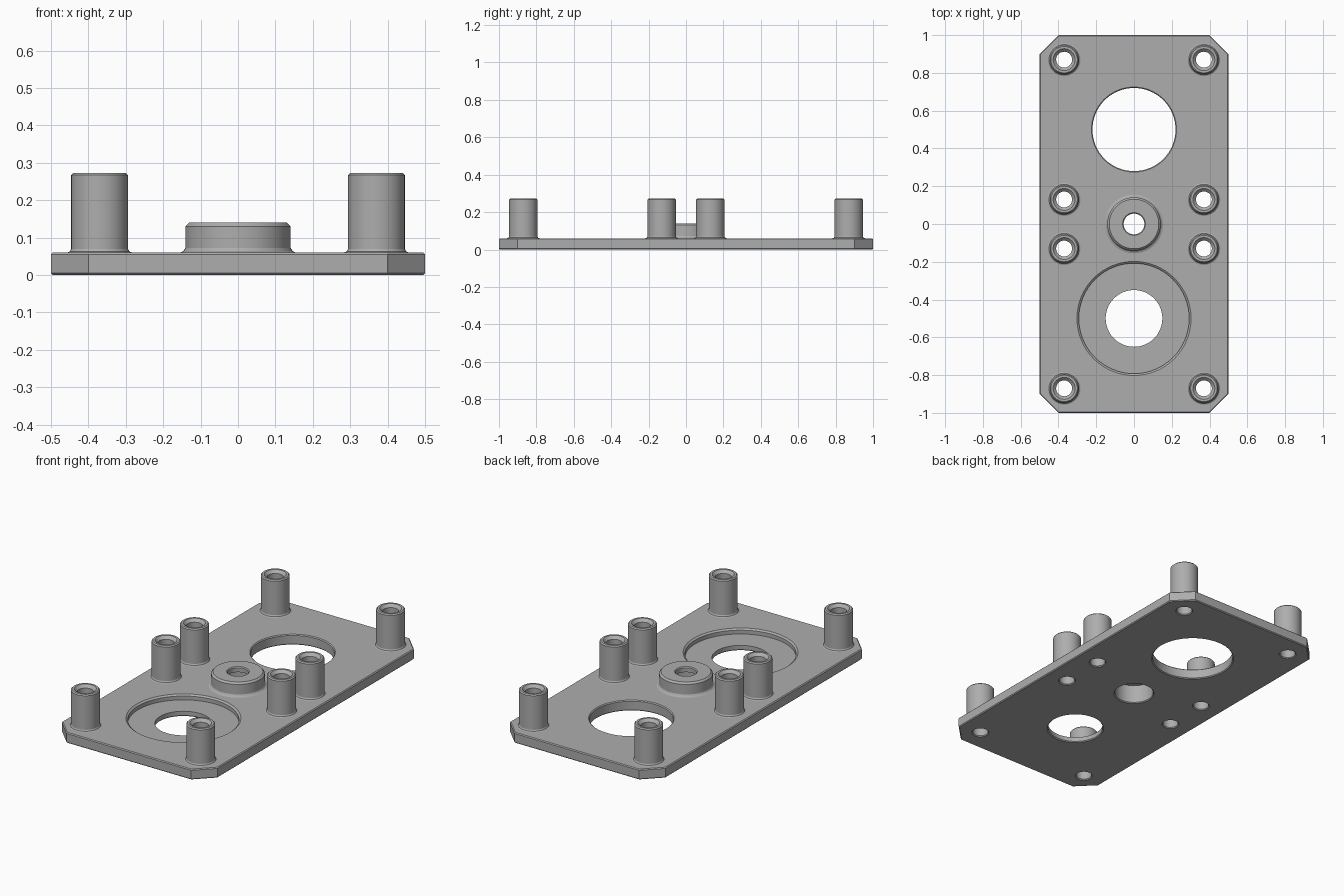
import bpy, bmesh, math
from mathutils import Matrix, Vector

cube = bpy.data.objects.get("Cube")
if cube:
    bpy.data.objects.remove(cube, do_unlink=True)

GREY = (0.42, 0.42, 0.42, 1)
mat = bpy.data.materials.new("machined grey")
mat.use_nodes = True
mat.diffuse_color = GREY
mat.node_tree.nodes["Principled BSDF"].inputs["Base Color"].default_value = GREY

TOP = 0.06      # plate thickness
EDGE = 0.005    # small edge chamfer
POST_X, POST_YS = 0.37, (-0.87, -0.13, 0.13, 0.87)


def add_object(name, bm):
    bmesh.ops.recalc_face_normals(bm, faces=bm.faces)
    mesh = bpy.data.meshes.new(name)
    bm.to_mesh(mesh)
    bm.free()
    mesh.materials.append(mat)
    obj = bpy.data.objects.new(name, mesh)
    bpy.context.collection.objects.link(obj)
    return obj


def lathe(name, profile, location=(0, 0, 0), steps=64):
    """Spin a radius/height profile round a vertical axis."""
    bm = bmesh.new()
    verts = [bm.verts.new((r, 0, z)) for r, z in profile]
    edges = [bm.edges.new(pair) for pair in zip(verts, verts[1:])]
    bmesh.ops.spin(bm, geom=verts + edges, cent=(0, 0, 0), axis=(0, 0, 1),
                   angle=math.tau, steps=steps)
    bmesh.ops.remove_doubles(bm, verts=bm.verts, dist=1e-5)
    bmesh.ops.translate(bm, verts=bm.verts, vec=location)
    return add_object(name, bm)


def smooth(obj):
    bpy.ops.object.select_all(action="DESELECT")
    obj.select_set(True)
    bpy.context.view_layer.objects.active = obj
    bpy.ops.object.shade_smooth_by_angle(angle=math.radians(25))


def cut(target, cutter):
    mod = target.modifiers.new("cut", "BOOLEAN")
    mod.operation, mod.solver, mod.object = "DIFFERENCE", "EXACT", cutter
    bpy.context.view_layer.objects.active = target
    bpy.ops.object.modifier_apply(modifier=mod.name)
    bpy.data.objects.remove(cutter, do_unlink=True)


def hole_profile(r, top_chamfer=0.0):
    """Through hole with a chamfer underneath and, if wanted, on top."""
    return [(0, -0.02), (r + EDGE, -0.02), (r + EDGE, 0), (r, EDGE),
            (r, TOP - top_chamfer), (r + top_chamfer, TOP),
            (r + top_chamfer, TOP + 0.02), (0, TOP + 0.02)]


# Base plate: rectangle with clipped corners and chamfered rims
bm = bmesh.new()
quarter = [(0.5, 0.9), (0.4, 1.0)]
outline = (quarter + [(-x, y) for x, y in reversed(quarter)]
           + [(-x, -y) for x, y in quarter]
           + [(x, -y) for x, y in reversed(quarter)])
face = bm.faces.new([bm.verts.new((x, y, 0)) for x, y in outline])
solid = bmesh.ops.extrude_face_region(bm, geom=[face])
bmesh.ops.translate(bm, vec=(0, 0, TOP),
                    verts=[g for g in solid["geom"] if isinstance(g, bmesh.types.BMVert)])
rims = [e for e in bm.edges if abs(e.verts[0].co.z - e.verts[1].co.z) < 1e-6]
bmesh.ops.bevel(bm, geom=rims, offset=EDGE, segments=1, affect="EDGES")
plate = add_object("base_plate", bm)

# Large opening, recessed opening and bearing bore
cut(plate, lathe("cutter", hole_profile(0.22, EDGE), (0, 0.5, 0)))
cut(plate, lathe("cutter", hole_profile(0.15), (0, -0.5, 0)))
recess = [(0, 0.03), (0.292, 0.03), (0.292, TOP - 0.008),
          (0.302, TOP), (0.302, TOP + 0.02), (0, TOP + 0.02)]
cut(plate, lathe("cutter", recess, (0, -0.5, 0)))
cut(plate, lathe("cutter", hole_profile(0.105)))

# Hollow posts with flared feet and countersunk mouths
post = [(0.087, TOP), (0.08, 0.063), (0.076, 0.07), (0.076, 0.267), (0.07, 0.273),
        (0.058, 0.273), (0.042, 0.257), (0.042, TOP)]
for side, sx in (("left", 1), ("right", -1)):
    for i, y in enumerate(POST_YS, 1):
        spot = (sx * POST_X, y, 0)
        cut(plate, lathe("cutter", hole_profile(0.042), spot))
        smooth(lathe(f"{side}_post_{i}", post, spot))
smooth(plate)

# Central boss with a narrow top hole over the wider bore
boss = [(0.155, TOP), (0.146, 0.064), (0.141, 0.072), (0.141, 0.13), (0.131, 0.14),
        (0.06, 0.14), (0.055, 0.135), (0.055, 0.11), (0.105, 0.11), (0.105, TOP)]
smooth(lathe("center_boss", boss))
